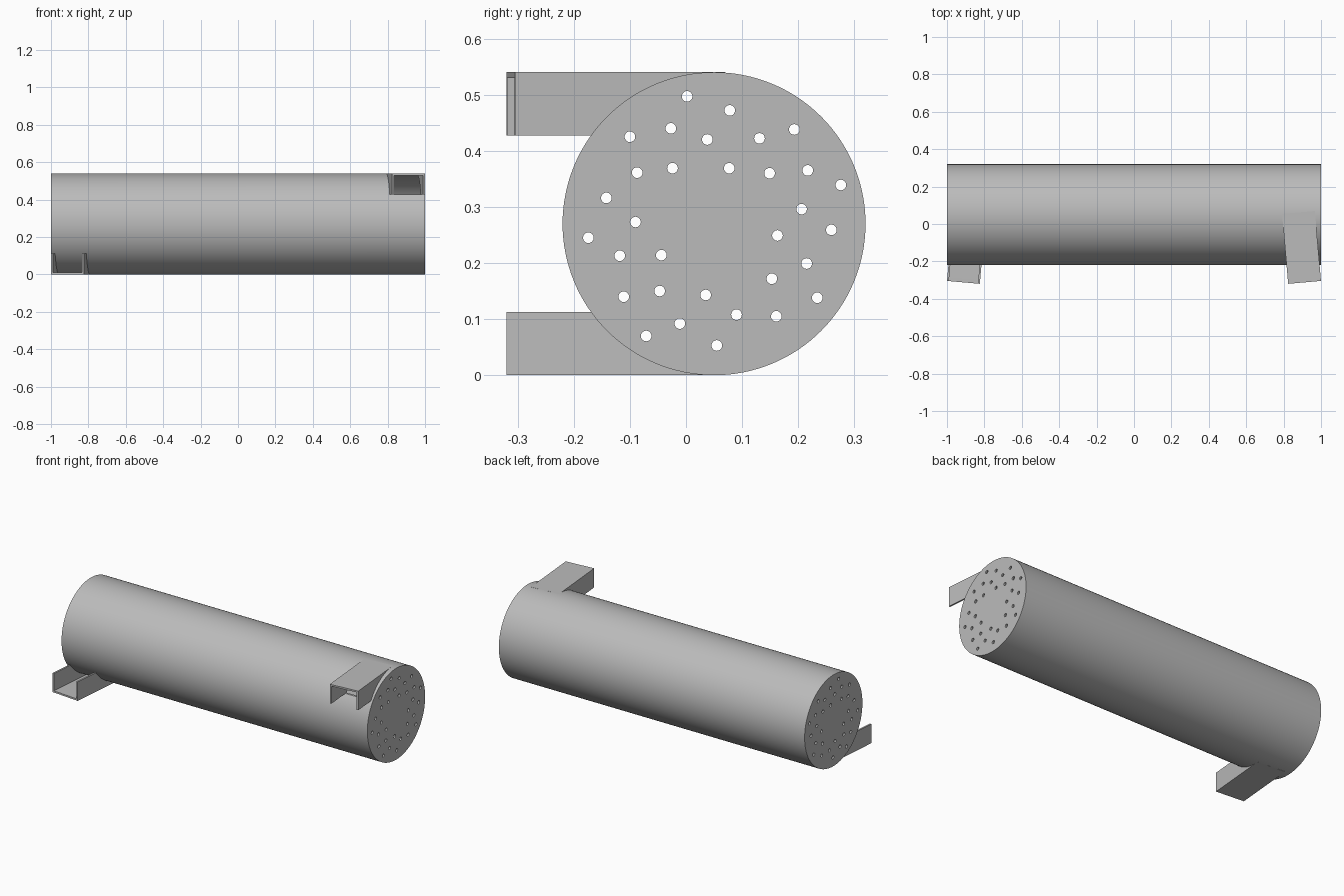
import bpy
import bmesh
import math
from mathutils import Matrix, Vector

cube = bpy.data.objects.get("Cube")
if cube:
    bpy.data.objects.remove(cube, do_unlink=True)

RADIUS, WALL = 0.27, 0.01
AXIS = Vector((0, 0.05, RADIUS))
HOLE_RADIUS = 0.0095

# Hole centres on the end plates (y, z) in thousandths
HOLES = [(2, 497), (78, 472), (193, 438), (131, 422), (38, 420), (-27, 440),
         (-100, 425), (-87, 361), (-24, 369), (77, 369), (149, 360), (217, 365),
         (276, 339), (206, 296), (259, 259), (163, 249), (215, 199), (153, 172),
         (234, 138), (161, 105), (90, 108), (55, 53), (35, 143), (-11, 92),
         (-71, 70), (-47, 150), (-111, 140), (-44, 214), (-118, 213),
         (-90, 273), (-174, 245), (-142, 316)]

steel = bpy.data.materials.new("grey steel")
steel.use_nodes = True
GREY = (0.5, 0.5, 0.5, 1)
steel.diffuse_color = GREY
steel.node_tree.nodes["Principled BSDF"].inputs["Base Color"].default_value = GREY


def make_object(name, bm):
    bmesh.ops.recalc_face_normals(bm, faces=bm.faces)
    mesh = bpy.data.meshes.new(name)
    bm.to_mesh(mesh)
    bm.free()
    mesh.materials.append(steel)
    obj = bpy.data.objects.new(name, mesh)
    bpy.context.collection.objects.link(obj)
    return obj


def add_rod(bm, centre, radius, length, sides):
    """Cylinder lying along x."""
    place = Matrix.Translation(centre) @ Matrix.Rotation(math.pi / 2, 4, "Y")
    bmesh.ops.create_cone(bm, cap_ends=True, segments=sides, radius1=radius,
                          radius2=radius, depth=length, matrix=place)


def extrude_profile(name, points, start, end, place):
    """Extrude an x-z outline along y, then place it."""
    bm = bmesh.new()
    face = bm.faces.new([bm.verts.new((x, start, z)) for x, z in points])
    moved = bmesh.ops.extrude_face_region(bm, geom=[face])["geom"]
    verts = [v for v in moved if isinstance(v, bmesh.types.BMVert)]
    bmesh.ops.translate(bm, verts=verts, vec=(0, end - start, 0))
    bm.transform(place)
    return make_object(name, bm)


def cut(obj, cutters):
    for cutter in cutters:
        mod = obj.modifiers.new("cut", "BOOLEAN")
        mod.operation = "DIFFERENCE"
        mod.solver = "EXACT"
        mod.object = cutter
    graph = bpy.context.evaluated_depsgraph_get()
    mesh = bpy.data.meshes.new_from_object(obj.evaluated_get(graph))
    obj.modifiers.clear()
    obj.data = mesh


# Hollow shell with closed ends, and its cutters
bm = bmesh.new()
add_rod(bm, AXIS, RADIUS, 2, 128)
shell = make_object("cylinder_shell", bm)

bm = bmesh.new()
add_rod(bm, AXIS, RADIUS - WALL, 2 - 2 * WALL, 128)
cavity = make_object("cavity_cutter", bm)

bm = bmesh.new()
for y, z in HOLES:
    add_rod(bm, (0, y / 1000, z / 1000), HOLE_RADIUS, 2.2, 20)
drill = make_object("hole_cutter", bm)

# Open channels, the lower one being the upper one turned half way about y
WIDTH, HEIGHT, LENGTH = 0.176, 0.113, 0.375
TOP = 2 * RADIUS
half, inner = WIDTH / 2, WIDTH / 2 - WALL
channel = [(-half, TOP - HEIGHT), (-half, TOP), (half, TOP), (half, TOP - HEIGHT),
           (inner, TOP - HEIGHT), (inner, TOP - WALL),
           (-inner, TOP - WALL), (-inner, TOP - HEIGHT)]
slot = [(-inner, TOP - HEIGHT), (-inner, TOP - WALL),
        (inner, TOP - WALL), (inner, TOP - HEIGHT)]

upper = Matrix.Translation((0.912, -0.312, 0)) @ Matrix.Rotation(math.radians(5), 4, "Z")
half_turn = (Matrix.Translation(AXIS) @ Matrix.Rotation(math.pi, 4, "Y")
             @ Matrix.Translation(-AXIS))

channels, slots = [], []
for name, place in (("upper", upper), ("lower", half_turn @ upper)):
    channels.append(extrude_profile(name + "_channel", channel, 0, LENGTH, place))
    slots.append(extrude_profile(name + "_slot_cutter", slot, -0.1, LENGTH, place))

cut(shell, [cavity, drill] + slots)
for obj in channels:
    cut(obj, [cavity])

for helper in [cavity, drill] + slots:
    bpy.data.objects.remove(helper, do_unlink=True)

# Smooth round surfaces with sharp rims
bpy.ops.object.select_all(action="DESELECT")
for obj in [shell] + channels:
    obj.select_set(True)
bpy.context.view_layer.objects.active = shell
bpy.ops.object.shade_smooth_by_angle(angle=math.radians(30))
